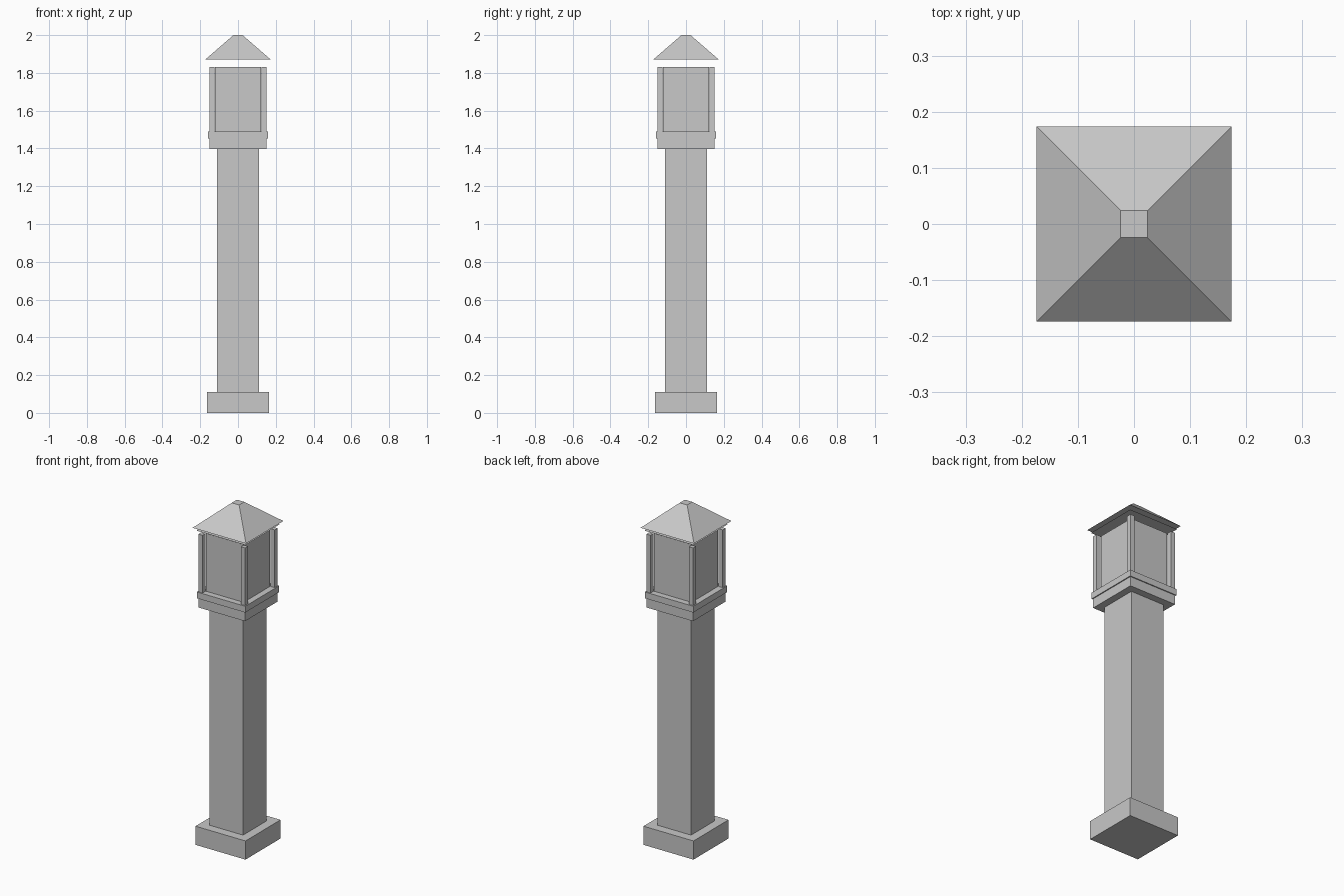
import bpy
import bmesh

if "Cube" in bpy.data.objects:
    bpy.data.objects.remove(bpy.data.objects["Cube"])

# One plain stone grey for the whole lantern post
grey = bpy.data.materials.new("stone grey")
grey.diffuse_color = (0.58, 0.58, 0.58, 1.0)
grey.use_nodes = True
grey.node_tree.nodes["Principled BSDF"].inputs["Base Color"].default_value = grey.diffuse_color


def finish(name, bm):
    bmesh.ops.recalc_face_normals(bm, faces=bm.faces)
    mesh = bpy.data.meshes.new(name)
    bm.to_mesh(mesh)
    bm.free()
    mesh.materials.append(grey)
    obj = bpy.data.objects.new(name, mesh)
    bpy.context.collection.objects.link(obj)
    return obj


def block(name, half, z0, z1, top_half=None, x=0.0, y=0.0):
    """Square block from z0 to z1, optionally tapering to top_half."""
    top_half = half if top_half is None else top_half
    bm = bmesh.new()
    bmesh.ops.create_cube(bm, size=2.0)
    for v in bm.verts:
        h = top_half if v.co.z > 0 else half
        v.co = (x + v.co.x * h, y + v.co.y * h, z1 if v.co.z > 0 else z0)
    return finish(name, bm)


# Pillar
block("base", 0.163, 0.0, 0.11)
block("column", 0.11, 0.11, 1.40)

# Stepped collar under the lantern
block("lower_collar", 0.152, 1.398, 1.453)
block("upper_collar", 0.158, 1.453, 1.49)

# Lantern box and its four corner posts
block("lantern_box", 0.122, 1.49, 1.83)
for side, sx in (("left", -1), ("right", 1)):
    for end, sy in (("front", -1), ("back", 1)):
        block(f"{end}_{side}_post", 0.0135, 1.49, 1.83,
              x=sx * 0.1385, y=sy * 0.1385)

# Thin sheet under the eaves
bm = bmesh.new()
bmesh.ops.create_grid(bm, x_segments=1, y_segments=1, size=0.16)
for v in bm.verts:
    v.co.z = 1.852
finish("eave_sheet", bm)

# Hipped roof with a small flat top
block("roof", 0.174, 1.87, 2.0, top_half=0.024)
